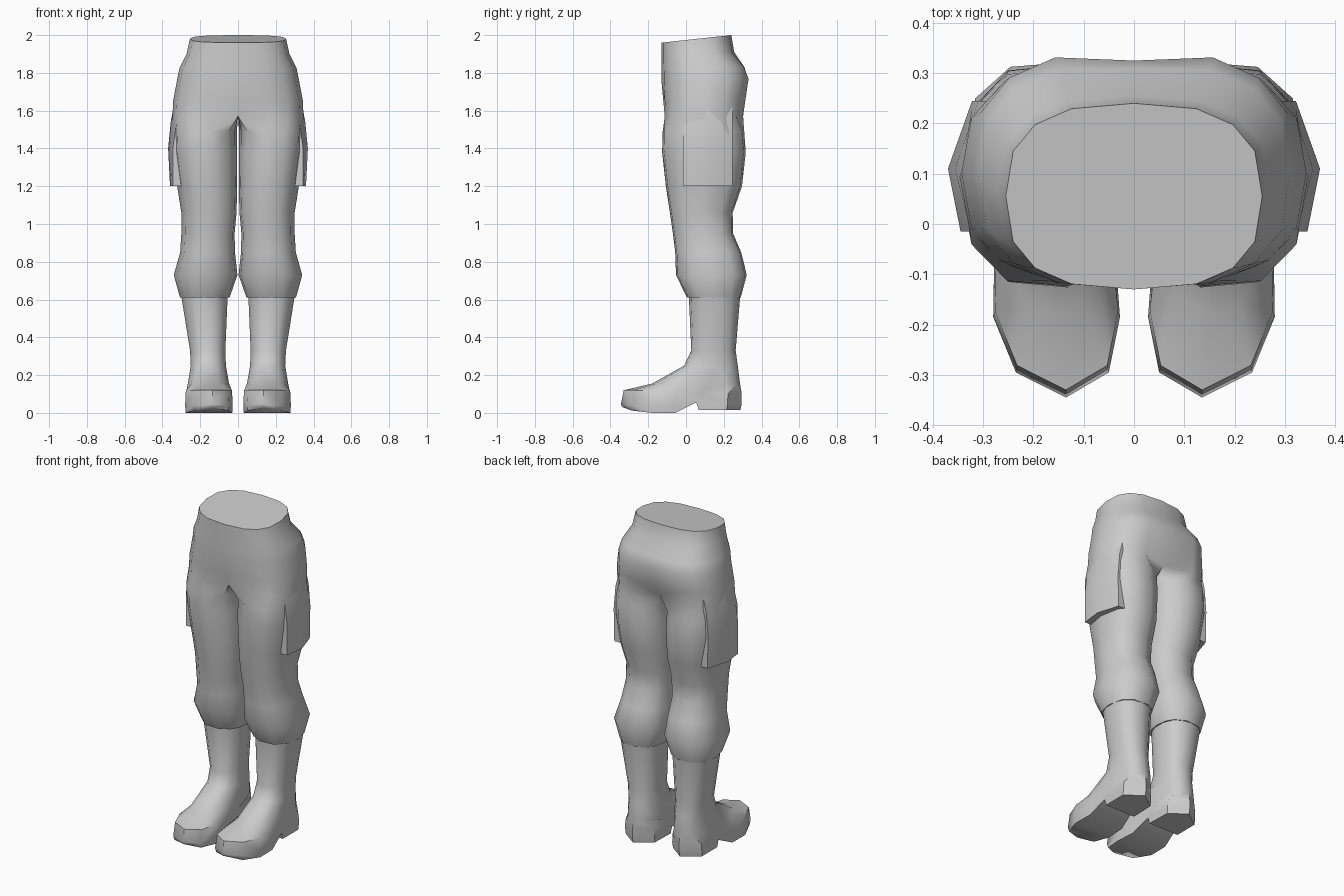
import bpy, bmesh
from math import sin, cos, radians, pi

if "Cube" in bpy.data.objects:
    bpy.data.objects.remove(bpy.data.objects["Cube"])


def spow(v, e):
    return abs(v) ** e * (1 if v >= 0 else -1)


def loft(name, rings, cap_top=True, cap_pairs=False, open_centre=False, angle=60):
    """Skin a stack of equal rings (top to bottom) and mirror it over x = 0."""
    bm = bmesh.new()
    vs = [[bm.verts.new(p) for p in r] for r in rings]
    n = len(vs[0])
    for a, b in zip(vs, vs[1:]):
        for i in range(n):
            j = (i + 1) % n
            quad = (a[i], a[j], b[j], b[i])
            if open_centre and all(abs(v.co.x) < 1e-5 for v in quad):
                continue
            bm.faces.new(quad)
    if cap_top:
        bm.faces.new(vs[0])
    low = vs[-1]
    if cap_pairs:
        # strips across the underside, so it can follow an arch
        h = n // 2
        bm.faces.new((low[0], low[1], low[-1]))
        for i in range(1, h - 1):
            bm.faces.new((low[i], low[i + 1], low[n - i - 1], low[n - i]))
        bm.faces.new((low[h - 1], low[h], low[h + 1]))
    else:
        bm.faces.new(low)
    loose = [v for v in bm.verts if not v.link_faces]
    bmesh.ops.delete(bm, geom=loose, context='VERTS')
    bmesh.ops.recalc_face_normals(bm, faces=bm.faces)
    # an open half can fool the recalculation: outermost face must point out
    far = max(bm.faces, key=lambda f: f.calc_center_median().x)
    if far.normal.x < 0:
        bmesh.ops.reverse_faces(bm, faces=bm.faces)
    me = bpy.data.meshes.new(name)
    bm.to_mesh(me)
    bm.free()
    ob = bpy.data.objects.new(name, me)
    bpy.context.collection.objects.link(ob)
    bpy.ops.object.select_all(action='DESELECT')
    ob.select_set(True)
    bpy.context.view_layer.objects.active = ob
    bpy.ops.object.shade_smooth_by_angle(angle=radians(angle))
    mod = ob.modifiers.new("Mirror", 'MIRROR')
    mod.merge_threshold = 0.0005
    return ob


def hip_ring(zf, zb, xo, yf, yb, nf=0.0, nb=0.0, e=0.75):
    """Half hip section: 9 outer points, then 3 on the centre line."""
    cy, ry, pts = (yf + yb) / 2, (yb - yf) / 2, []
    for i in range(9):
        t = radians(-90 + 22.5 * i)
        x = 0 if i in (0, 8) else xo * spow(cos(t), e)
        y = cy + ry * spow(sin(t), e) + (nf if i == 0 else -nb if i == 8 else 0)
        pts.append((x, y))
    for k in (0.75, 0.5, 0.25):
        pts.append((0, pts[0][1] + (pts[8][1] - pts[0][1]) * k))
    return [(x, y, zf + (zb - zf) * (y - yf) / (yb - yf)) for x, y in pts]


def leg_ring(z, xi, xo, yf, yb, e=0.85):
    """Full leg section whose points line up with hip_ring."""
    cx, rx, cy, ry = (xi + xo) / 2, (xo - xi) / 2, (yf + yb) / 2, (yb - yf) / 2
    ang = [-135 + 33.75 * i for i in range(9)] + [157.5, 180, 202.5]
    return [(cx + rx * spow(cos(radians(a)), e),
             cy + ry * spow(sin(radians(a)), e), z) for a in ang]


# Trousers: hips flowing into one leg, mirrored
hips = [
    (1.96, 2.0, 0.255, -0.13, 0.24),
    (1.89, 1.91, 0.272, -0.13, 0.255),
    (1.82, 1.83, 0.31, -0.13, 0.32, 0, 0.01),
    (1.76, 1.77, 0.322, -0.13, 0.345, 0, 0.02),
    (1.65, 1.66, 0.343, -0.125, 0.328, 0.005, 0.025),
    (1.57, 1.57, 0.347, -0.125, 0.315, 0.035, 0.06),
]
legs = [
    (1.49, 0.006, 0.348, -0.127, 0.312),
    (1.38, 0.004, 0.345, -0.13, 0.32),
    (1.20, 0.004, 0.322, -0.11, 0.30),
    (1.06, 0.008, 0.30, -0.088, 0.25),
    (0.95, 0.018, 0.30, -0.072, 0.252),
    (0.85, 0.016, 0.306, -0.06, 0.295),
    (0.73, 0.003, 0.34, -0.056, 0.325),
    (0.61, 0.045, 0.307, 0.003, 0.292),
]
loft("trousers", [hip_ring(*h) for h in hips] + [leg_ring(*l) for l in legs],
     open_centre=True)


# Side pockets: bulging panels that sink into the thigh at the top
def pocket_ring(z, front, mid, back):
    return [(0.25, -0.015, z), (front, -0.015, z), (mid, 0.11, z),
            (back, 0.245, z), (0.25, 0.245, z)]


loft("side_pockets", [
    pocket_ring(1.66, 0.29, 0.335, 0.28),
    pocket_ring(1.54, 0.325, 0.356, 0.31),
    pocket_ring(1.40, 0.345, 0.37, 0.322),
    pocket_ring(1.20, 0.345, 0.36, 0.318),
], angle=50)


# Boots: oval shaft above a foot-shaped outline (y, inner x, outer x)
OUTLINE = [(-0.345, 0.135, 0.135), (-0.295, 0.05, 0.235), (-0.185, 0.028, 0.28),
           (-0.06, 0.037, 0.278), (0.055, 0.055, 0.262), (0.068, 0.055, 0.262),
           (0.22, 0.06, 0.262), (0.295, 0.16, 0.16)]
OUTLINE[-1] = (0.295, 0.155, 0.165)


def shaft_ring(z, xi, xo, yf, yb):
    cx, rx, cy, ry = (xi + xo) / 2, (xo - xi) / 2, (yf + yb) / 2, (yb - yf) / 2
    return [(cx + rx * spow(sin(pi * i / 7), 0.85),
             cy - ry * spow(cos(pi * i / 7), 0.85), z) for i in range(14)]


def foot_ring(yf, yb, zs, s):
    pts = []
    for i in range(14):
        k = i if i <= 7 else 14 - i
        y, xi, xo = OUTLINE[k]
        x = (xi + xo) / 2 if k in (0, 7) else (xo if i < 7 else xi)
        y = yf + (y + 0.345) / 0.64 * (yb - yf)
        pts.append((0.155 + (x - 0.155) * s, y, zs[k]))
    return pts


loft("boots", [
    shaft_ring(0.62, 0.052, 0.303, 0.015, 0.287),
    shaft_ring(0.33, 0.065, 0.256, 0.028, 0.263),
    shaft_ring(0.25, 0.062, 0.252, -0.01, 0.274),
    shaft_ring(0.155, 0.045, 0.268, -0.18, 0.286),
    foot_ring(-0.33, 0.295, [0.12, 0.12, 0.118, 0.11, 0.1, 0.1, 0.1, 0.1], 0.97),
    foot_ring(-0.345, 0.295, [0.045, 0.04, 0.04, 0.045, 0.075, 0.06, 0.05, 0.05], 1.0),
    foot_ring(-0.335, 0.288, [0.03, 0.012, 0.0, 0.0, 0.055, 0.015, 0.015, 0.015], 0.98),
], cap_pairs=True, angle=50)
